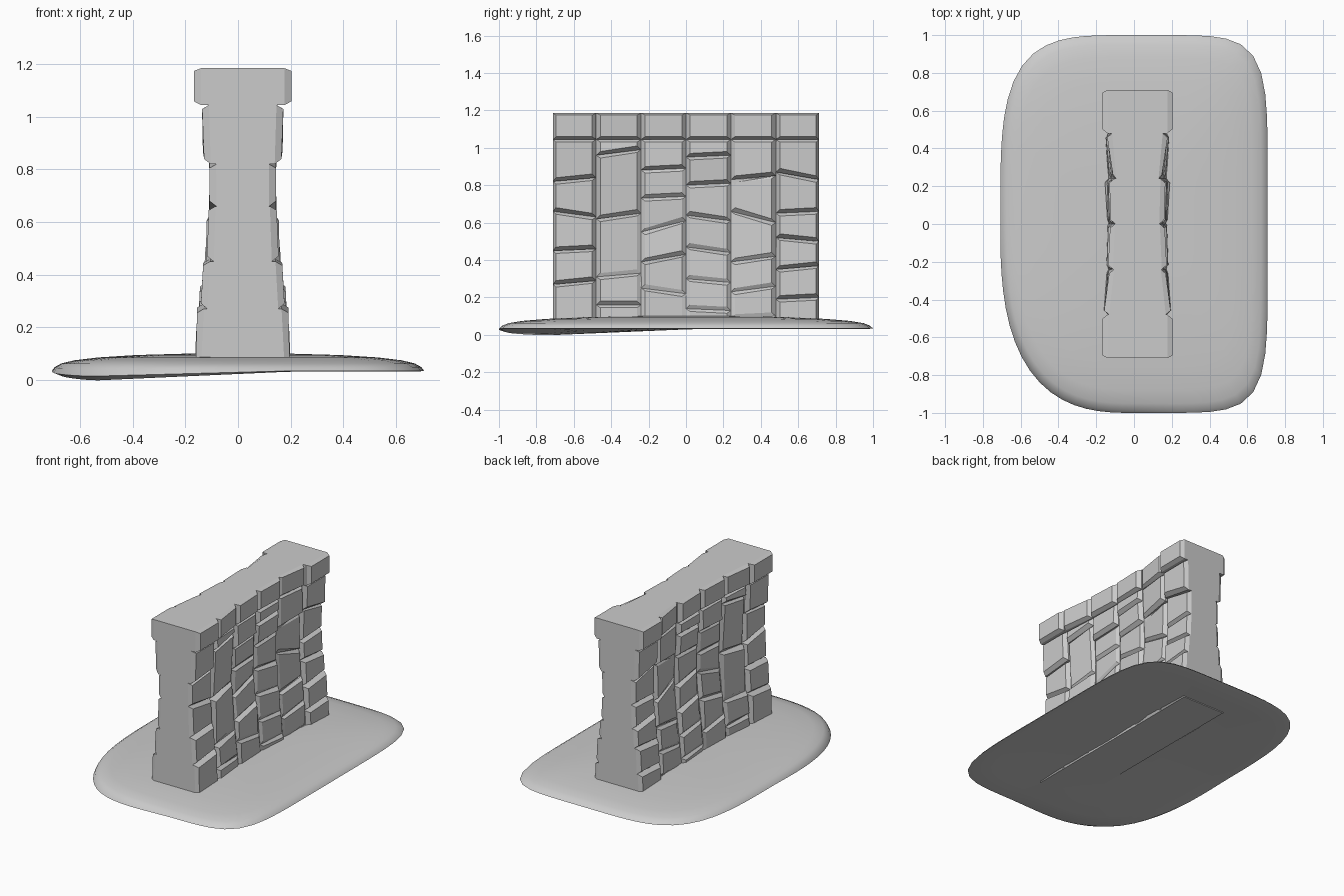
import bpy, math, random

if "Cube" in bpy.data.objects:
    bpy.data.objects.remove(bpy.data.objects["Cube"])
random.seed(4)

CX = 0.018          # wall centre line
TOP, LOW = 1.185, 0.03


def make(name, verts, faces, x=0.0):
    me = bpy.data.meshes.new(name)
    me.from_pydata(verts, [], faces)
    ob = bpy.data.objects.new(name, me)
    ob.location.x = x
    bpy.context.collection.objects.link(ob)
    return ob


def interp(pts, t):
    for (a, va), (b, vb) in zip(pts, pts[1:]):
        if t <= b:
            return va + (vb - va) * max(0, t - a) / (b - a)
    return pts[-1][1]


# Ground mound: rounded outline with one softer side, lofted in rings
def outline(a):
    c, s = math.cos(a), math.sin(a)
    n = 6 if c > 0 else (3.9 if s > 0 else 2.75)
    r = (abs(c) ** n + abs(s) ** n) ** (-1 / n)
    return 0.708 * c * r, s * r


def dip(x, y):
    u = min(1, max(0, (0.2 - x) / 0.75))
    v = min(1, max(0, (0.05 - y) / 0.8))
    return 0.034 * u * v


SEG = 72
rings = [(0.3, 0.043, 1), (0.6, 0.038, 1), (0.85, 0.033, 1), (0.97, 0.031, 1), (1.0, 0.034, 0.6),
         (0.985, 0.048, 0.2), (0.95, 0.062, 0), (0.88, 0.074, 0),
         (0.75, 0.085, 0), (0.55, 0.094, 0), (0.25, 0.1, 0)]
verts, faces = [], []
for sc, z, d in rings:
    for i in range(SEG):
        x, y = outline(2 * math.pi * i / SEG)
        x, y = x * sc, y * sc
        verts.append((x, y, z - d * dip(x, y)))
for k in range(len(rings) - 1):
    for i in range(SEG):
        j = (i + 1) % SEG
        faces.append((k * SEG + i, k * SEG + j, (k + 1) * SEG + j, (k + 1) * SEG + i))
faces.append(tuple(reversed(range(SEG))))
faces.append(tuple(range((len(rings) - 1) * SEG, len(rings) * SEG)))
mound = make("ground_mound", verts, faces)
bpy.context.view_layer.objects.active = mound
mound.select_set(True)
bpy.ops.object.shade_smooth_by_angle(angle=math.radians(40))
mound.select_set(False)

# Wall core: flared profile extruded along y
core = [(LOW, 0.16), (0.27, 0.135), (0.45, 0.108), (0.64, 0.095),
        (0.84, 0.1), (1.04, 0.112), (TOP, 0.112)]
loop = [(w, z) for z, w in core] + [(-w, z) for z, w in reversed(core)]
n = len(loop)
verts = [(w, y, z) for y in (-0.71, 0.71) for w, z in loop]
faces = [(i, i + n, (i + 1) % n + n, (i + 1) % n) for i in range(n)]
faces += [tuple(range(n)), tuple(reversed(range(n, 2 * n)))]
make("wall_core", verts, faces, CX)

# Stones: columns of slanted blocks with chamfered faces
face_depth = [(0, 0.188), (0.27, 0.168), (0.45, 0.143), (0.62, 0.126),
              (0.8, 0.127), (0.92, 0.152), (1.05, 0.158)]
ys = [-0.71, -0.48, -0.24, 0.0, 0.24, 0.48, 0.71]
seams = [  # (z at low y, z at high y) of each seam, bottom to top
    [(0.27, 0.29), (0.45, 0.46), (0.66, 0.63), (0.82, 0.84)],
    [(0.16, 0.16), (0.31, 0.33), (0.62, 0.65), (0.96, 0.99)],
    [(0.25, 0.22), (0.39, 0.43), (0.55, 0.61), (0.73, 0.74), (0.88, 0.89)],
    [(0.14, 0.13), (0.30, 0.28), (0.47, 0.44), (0.64, 0.61), (0.80, 0.81), (0.95, 0.96)],
    [(0.09, 0.10), (0.23, 0.26), (0.39, 0.42), (0.66, 0.60), (0.83, 0.85)],
    [(0.19, 0.20), (0.35, 0.37), (0.52, 0.50), (0.65, 0.66), (0.87, 0.83)],
]
cap_depth = [(.185, .185), (.176, .15), (.155, .145), (.142, .148), (.13, .16), (.185, .185)]
# column sway, strongest at the foot
side = [(0, 0), (-0.002, -0.018), (-0.016, -0.02), (-0.02, -0.014), (-0.03, -0.003), (0, 0)]

verts, faces = [], []


def stone(y0, y1, lo, hi, depths, bev, top_bev, ybev=0.022):
    corners = [(y0, lo[0]), (y1, lo[1]), (y1, hi[1]), (y0, hi[0])]
    b = len(verts)
    for y, z in corners:                       # root, sunk into the core
        verts.append((interp(core, z) - 0.004, y, z))
    for (y, z), d in zip(corners, depths):     # shoulder
        verts.append((max(interp(core, z), d - 0.026), y, z))
    e0 = 0.014 if y0 < -0.7 else ybev
    e1 = 0.014 if y1 > 0.7 else ybev
    ins = [(e0, bev), (-e1, bev), (-e1, -top_bev), (e0, -top_bev)]
    for (y, z), (dy, dz), d in zip(corners, ins, depths):   # face
        verts.append((d, y + dy, z + dz))
    for k in (0, 4):
        for i in range(4):
            j = (i + 1) % 4
            faces.append((b + k + i, b + k + j, b + k + 4 + j, b + k + 4 + i))
    faces.append((b + 8, b + 9, b + 10, b + 11))


for c in range(6):
    levels = [(LOW, LOW)] + seams[c] + [(1.045, 1.045)]
    for lo, hi in zip(levels, levels[1:]):
        zc = (lo[0] + hi[0] + lo[1] + hi[1]) / 4
        tilt, lean = random.uniform(-0.008, 0.008), random.uniform(-0.005, 0.004)
        depths = []
        for z, s, v in ((lo[0], 0, -1), (lo[1], 1, -1), (hi[1], 1, 1), (hi[0], 0, 1)):
            d = interp(face_depth, (z + 2 * zc) / 3) + side[c][s] * interp([(0, 1), (0.7, 0.6), (1, 1)], zc)
            if c not in (0, 5):
                d += tilt * (s - 0.5) + lean * v - 0.002
            depths.append(d)
        stone(ys[c], ys[c + 1], lo, hi, depths, 0.02, 0.015)
    a, b = cap_depth[c]
    stone(ys[c], ys[c + 1], (1.045, 1.045), (TOP, TOP), (a, b, b, a), 0.014, 0.01)

stones = make("wall_stones", verts, faces, CX)
mirror = stones.modifiers.new("both_sides", 'MIRROR')
mirror.use_mirror_merge = False

# Coping: flat top closing the cap stones
edge = []
for c in range(6):
    a, b = cap_depth[c]
    edge += [(a - 0.026, ys[c]), (b - 0.026, ys[c + 1])]
verts = [(x, y, TOP) for x, y in edge] + [(-x, y, TOP) for x, y in reversed(edge)]
make("wall_top", verts, [tuple(range(len(verts)))], CX)
